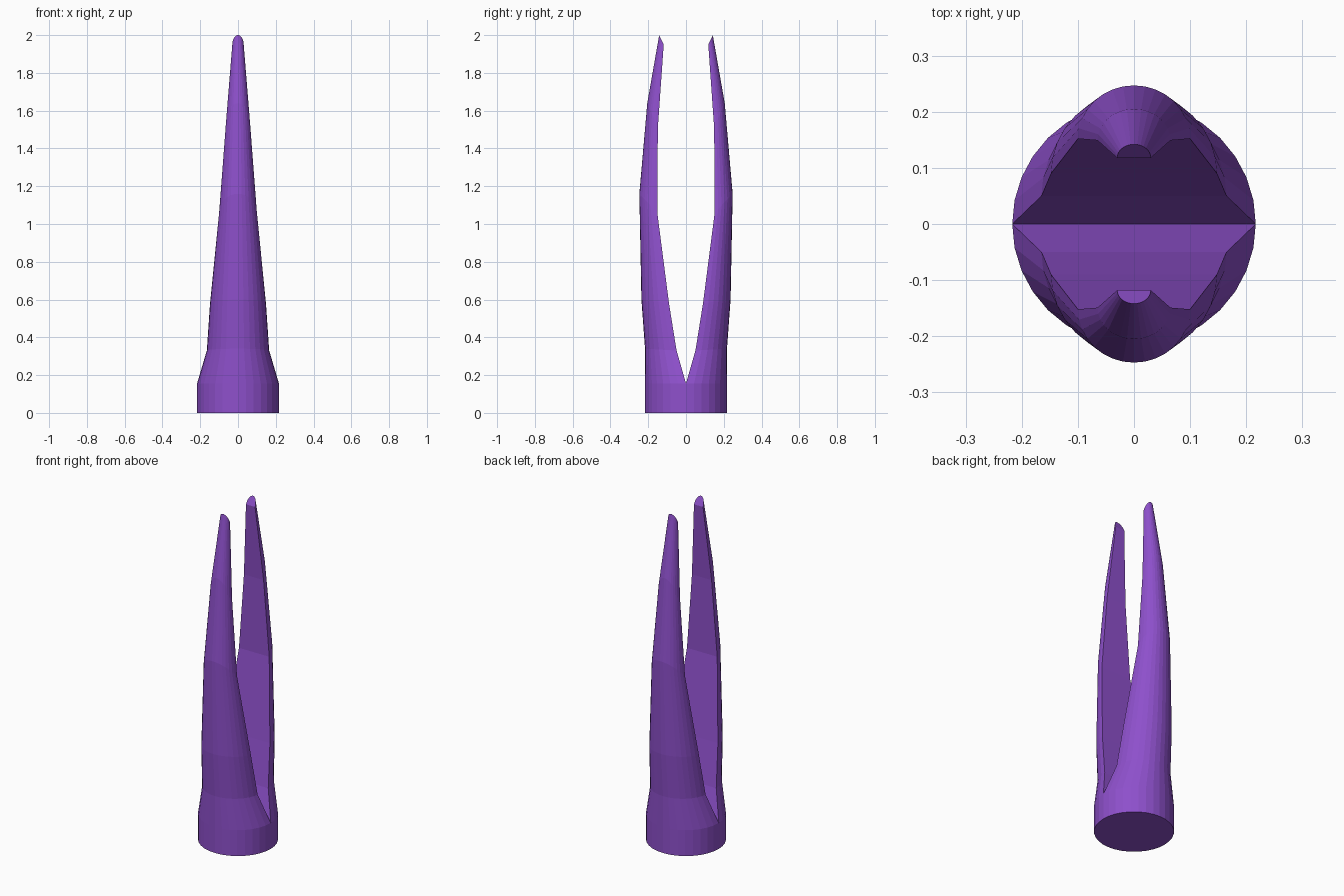
import bpy, bmesh
from math import pi, sin, cos

if "Cube" in bpy.data.objects:
    bpy.data.objects.remove(bpy.data.objects["Cube"])

SEGS = 16  # facets round each half
# half width, inner y, inner z, outer y, outer z
SECTIONS = [
    (0.217, 0.0, 0.0, 0.217, 0.0),
    (0.217, 0.0, 0.155, 0.217, 0.155),
    (0.165, 0.05, 0.33, 0.217, 0.34),
    (0.148, 0.09, 0.58, 0.236, 0.60),
    (0.10, 0.152, 1.06, 0.247, 1.16),
    (0.065, 0.149, 1.51, 0.205, 1.64),
    (0.03, 0.118, 1.95, 0.142, 2.0),
]

bm = bmesh.new()


def add_half(side):
    """Loft tilted half-ellipse sections into one half of the base and its prong."""
    rings = []
    for w, yi, zi, yo, zo in SECTIONS:
        ring = []
        for i in range(SEGS + 1):
            a = pi * i / SEGS
            s = sin(a)
            ring.append(bm.verts.new((w * cos(a), side * (yi + (yo - yi) * s),
                                      zi + (zo - zi) * s)))
        rings.append(ring)
    for k, (a, b) in enumerate(zip(rings, rings[1:])):
        for i in range(SEGS):
            bm.faces.new((a[i], a[i + 1], b[i + 1], b[i]))
        if k > 0:  # flat inner face of the prong
            bm.faces.new((a[-1], a[0], b[0], b[-1]))
    bm.faces.new(rings[0])   # underside
    bm.faces.new(rings[-1])  # slanted tip


for side in (1, -1):
    add_half(side)
bmesh.ops.remove_doubles(bm, verts=bm.verts, dist=1e-4)
bmesh.ops.recalc_face_normals(bm, faces=bm.faces)

mesh = bpy.data.meshes.new("two_prong_body")
bm.to_mesh(mesh)
bm.free()
body = bpy.data.objects.new("two_prong_body", mesh)
bpy.context.collection.objects.link(body)

# Purple finish
mat = bpy.data.materials.new("purple")
mat.diffuse_color = (0.27, 0.08, 0.60, 1)
mat.use_nodes = True
mat.node_tree.nodes["Principled BSDF"].inputs["Base Color"].default_value = mat.diffuse_color
mesh.materials.append(mat)
